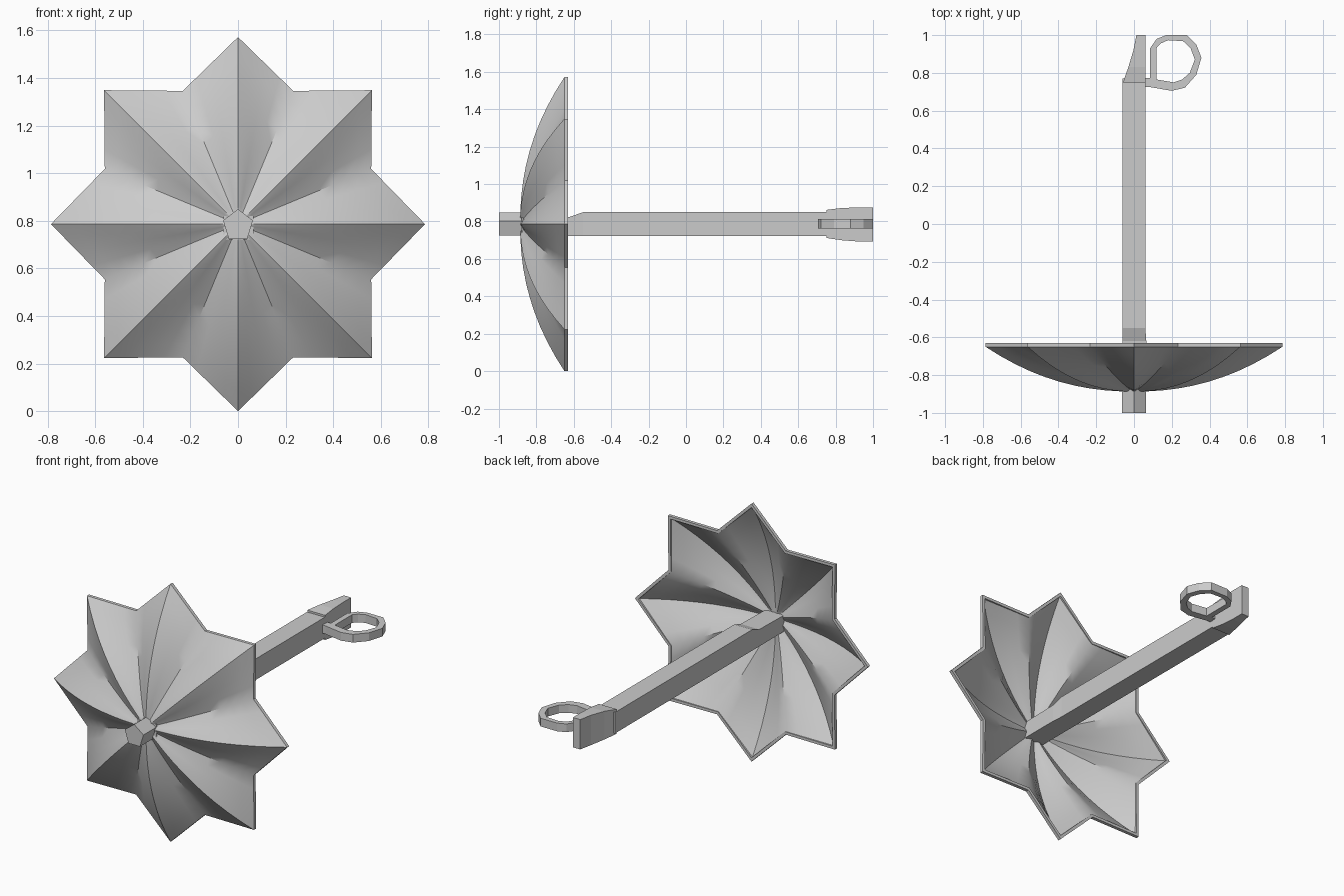
import bpy, bmesh
from math import pi, sin, cos, radians

if "Cube" in bpy.data.objects:
    bpy.data.objects.remove(bpy.data.objects["Cube"])

CZ = 0.786  # height of the shaft axis


def make(name, verts, faces, smooth=None):
    me = bpy.data.meshes.new(name)
    me.from_pydata(verts, [], faces)
    bm = bmesh.new()
    bm.from_mesh(me)
    bmesh.ops.recalc_face_normals(bm, faces=bm.faces)
    bm.to_mesh(me)
    bm.free()
    ob = bpy.data.objects.new(name, me)
    bpy.context.collection.objects.link(ob)
    if smooth:
        bpy.ops.object.select_all(action='DESELECT')
        ob.select_set(True)
        bpy.context.view_layer.objects.active = ob
        bpy.ops.object.shade_smooth_by_angle(angle=radians(smooth))
    return ob


def loft(name, loops):
    """Solid skinned through equal-sized closed loops."""
    n = len(loops[0])
    verts = [p for loop in loops for p in loop]
    faces = [(k * n + i, k * n + (i + 1) % n, (k + 1) * n + (i + 1) % n, (k + 1) * n + i)
             for k in range(len(loops) - 1) for i in range(n)]
    faces += [tuple(range(n)), tuple(range((len(loops) - 1) * n, len(loops) * n))]
    return make(name, verts, faces)


def rect(y, x0, x1, z0, z1):
    return [(x0, y, z0), (x1, y, z0), (x1, y, z1), (x0, y, z1)]


# Canopy: eight-pointed fluted shell, rounded ridges to the tips, straighter valleys
DIV = 4            # steps from ridge to valley
N = 16 * DIV


def star(s, lift=0.0, depth=None):
    pts = []
    for i in range(N):
        k, f = divmod(i, DIV)
        f /= DIV
        ends = []
        for j in (k, k + 1):
            a = j * pi / 8
            r = 0.606 if j % 2 else (0.796 if j % 4 == 2 else 0.786)
            h = s ** 1.25 if j % 2 else s ** 2.2
            ends.append((r * s * cos(a), -0.887 + 0.237 * h, r * s * sin(a)))
        p, q = ends
        g = f + (0.5 - 0.5 * cos(pi * f) - f) * 0.6 * (1 - s)
        y = p[1] + (q[1] - p[1]) * g + lift
        pts.append((p[0] + (q[0] - p[0]) * f,
                    y if depth is None else depth,
                    CZ + p[2] + (q[2] - p[2]) * f))
    return pts


steps = [0.06] + [i / 10 for i in range(1, 11)]
loops = [star(s) for s in steps]
loops += [star(1, depth=-0.63), star(0.97, depth=-0.63)]
loops += [star(s * 0.97, lift=0.025) for s in reversed(steps)]
canopy = loft("canopy", loops)
bpy.context.view_layer.objects.active = canopy
canopy.select_set(True)
bpy.ops.object.shade_smooth_by_angle(angle=radians(40))

# Shaft: square bar running back from the canopy
loft("shaft", [rect(y, -0.06, x1, 0.722, z1) for y, x1, z1 in
               ((-0.88, 0.065, 0.82), (-0.62, 0.065, 0.825), (-0.55, 0.06, 0.85), (0.77, 0.06, 0.85))])

# Ferrule: five-sided stub in front
five = [(0.066 * sin(i * 2 * pi / 5), 0.069 * cos(i * 2 * pi / 5)) for i in range(5)]
loft("ferrule_tip", [[(x, y, 0.78 + z) for x, z in five] for y in (-1.0, -0.86)])

# Handle: wedge that thins and widens toward the rear end
loft("handle_wedge", [rect(0.75, -0.058, 0.062, 0.712, 0.862),
                      rect(0.83, -0.03, 0.062, 0.70, 0.872),
                      rect(0.92, -0.003, 0.062, 0.693, 0.875),
                      rect(1.0, 0.013, 0.062, 0.693, 0.875)])

# Ring: flat D-shaped loop beside the handle
outer = [(0.085, 0.79), (0.085, 0.93), (0.12, 0.98), (0.17, 1.0), (0.28, 1.0), (0.33, 0.95),
         (0.357, 0.88), (0.33, 0.79), (0.27, 0.722), (0.2, 0.705), (0.085, 0.725)]
inner = [(0.118, 0.80), (0.118, 0.93), (0.14, 0.955), (0.18, 0.973), (0.26, 0.968), (0.3, 0.93),
         (0.322, 0.87), (0.295, 0.8), (0.255, 0.765), (0.21, 0.75), (0.118, 0.765)]
n = len(outer)
rv, rf = [], []
for (ox, oy), (ix, iy) in zip(outer, inner):
    rv += [(ox, oy, 0.762), (ox, oy, 0.812), (ix, iy, 0.812), (ix, iy, 0.762)]
for i in range(n):
    j = (i + 1) % n
    rf += [(4 * i + a, 4 * i + (a + 1) % 4, 4 * j + (a + 1) % 4, 4 * j + a) for a in range(4)]
make("handle_ring", rv, rf)

# Link joining the ring to the handle
loft("ring_link", [rect(y, 0.04, 0.1, 0.762, 0.812) for y in (0.726, 0.772)])
